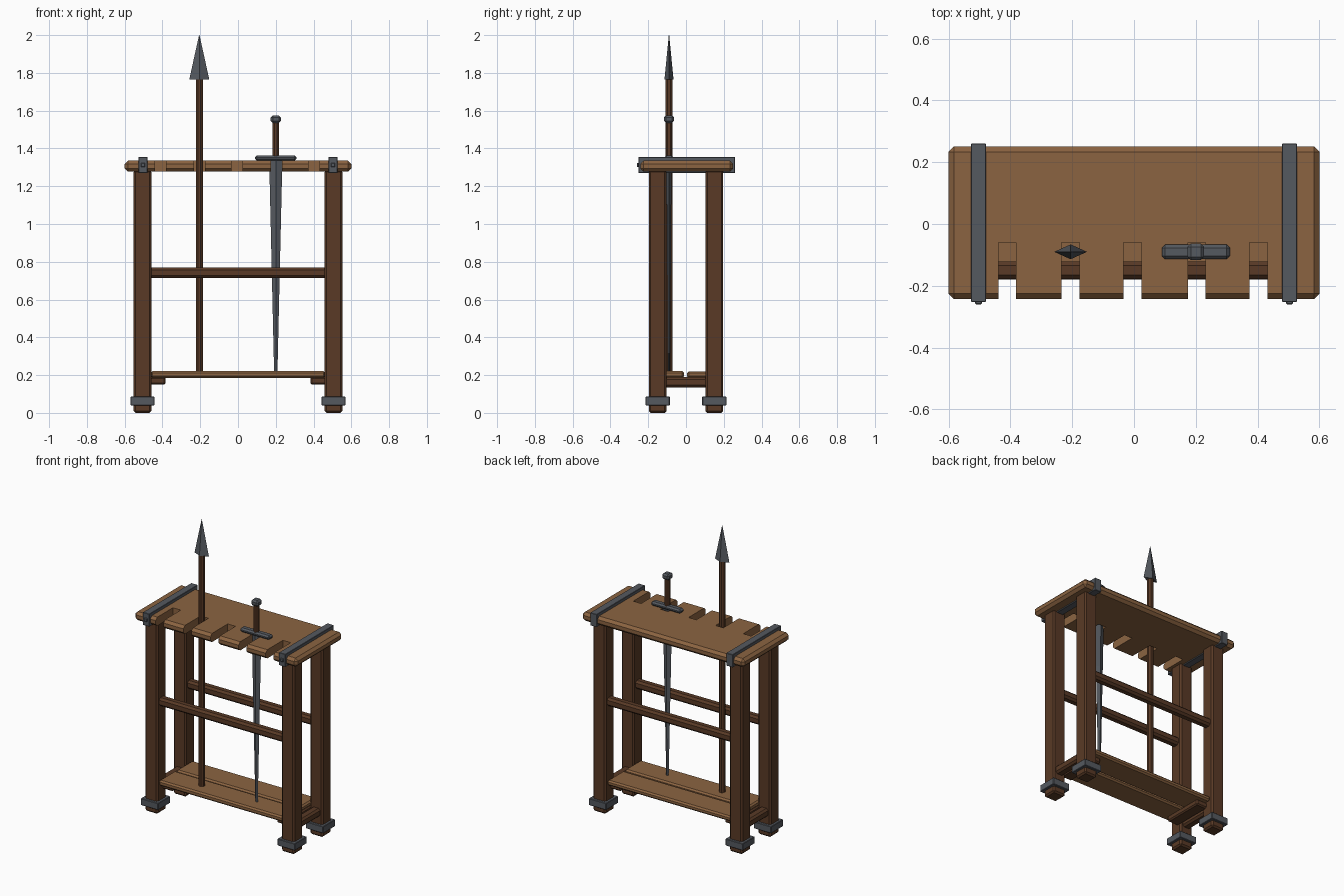
import bpy, bmesh, math
from mathutils import Matrix

if "Cube" in bpy.data.objects:
    bpy.data.objects.remove(bpy.data.objects["Cube"])


def material(name, rgb):
    m = bpy.data.materials.new(name)
    m.diffuse_color = (*rgb, 1)
    m.use_nodes = True
    m.node_tree.nodes["Principled BSDF"].inputs["Base Color"].default_value = m.diffuse_color
    return m


DARK = material("dark_wood", (0.10, 0.042, 0.019))
LIGHT = material("light_wood", (0.26, 0.127, 0.053))
IRON = material("iron", (0.09, 0.10, 0.115))


def finish(name, bm, mat):
    bmesh.ops.recalc_face_normals(bm, faces=bm.faces)
    me = bpy.data.meshes.new(name)
    bm.to_mesh(me)
    bm.free()
    ob = bpy.data.objects.new(name, me)
    bpy.context.collection.objects.link(ob)
    if mat:
        me.materials.append(mat)
    return ob


def box(name, x, y, z, mat, bevel=0.0):
    """Chamfered box from (min, max) ranges."""
    bm = bmesh.new()
    bmesh.ops.create_cube(bm, size=1)
    for v in bm.verts:
        for i, r in enumerate((x, y, z)):
            v.co[i] = r[0] if v.co[i] < 0 else r[1]
    if bevel:
        bmesh.ops.bevel(bm, geom=bm.edges[:], offset=bevel, segments=1,
                        affect='EDGES', profile=0.5)
    return finish(name, bm, mat)


def loft(name, x, y, sides, rings, mat, turn=0.0):
    """Stack of polygon rings (z, half_x, half_y), capped at both ends."""
    bm = bmesh.new()
    loops = []
    for z, rx, ry in rings:
        loops.append([bm.verts.new((x + rx * math.cos(turn + 2 * math.pi * i / sides),
                                    y + ry * math.sin(turn + 2 * math.pi * i / sides), z))
                      for i in range(sides)])
    for a, b in zip(loops, loops[1:]):
        for i in range(sides):
            j = (i + 1) % sides
            bm.faces.new((a[i], a[j], b[j], b[i]))
    bm.faces.new(loops[0][::-1])
    bm.faces.new(loops[-1])
    return finish(name, bm, mat)


def around(c, h):
    return (c - h, c + h)


# legs with iron foot bands
for sx, side in ((-1, "left"), (1, "right")):
    for sy, end in ((-1, "front"), (1, "back")):
        cx, cy = 0.505 * sx, 0.15 * sy
        box(f"{end}_{side}_leg", around(cx, 0.047), around(cy, 0.047), (0, 1.285), DARK, 0.01)
        box(f"{end}_{side}_foot_band", around(cx, 0.064), around(cy, 0.064), (0.04, 0.086), IRON, 0.003)

# long middle rails
for sy, end in ((-1, "front"), (1, "back")):
    box(f"{end}_rail", (-0.48, 0.48), around(0.15 * sy, 0.028), (0.715, 0.77), DARK, 0.013)

# side stretchers and shelf cleats
for sx, side in ((-1, "left"), (1, "right")):
    box(f"{side}_stretcher", around(0.505 * sx, 0.03), (-0.13, 0.13), (0.135, 0.19), DARK, 0.012)
    box(f"{side}_shelf_cleat", around(0.425 * sx, 0.042), (-0.14, 0.14), (0.15, 0.19), DARK, 0.008)

# two shelf planks
box("front_shelf_plank", (-0.462, 0.462), (-0.18, -0.01), (0.185, 0.222), LIGHT, 0.01)
box("back_shelf_plank", (-0.462, 0.462), (0.005, 0.175), (0.185, 0.22), LIGHT, 0.01)

# top board with five slots cut in the front edge
top = box("top_board", (-0.6, 0.6), (-0.242, 0.25), (1.277, 1.335), LIGHT, 0.017)
bm = bmesh.new()
for cx in (-0.41, -0.205, -0.005, 0.203, 0.403):
    bmesh.ops.create_cube(bm, size=1, matrix=Matrix.Translation((cx, -0.18, 1.3))
                          @ Matrix.Diagonal((0.058, 0.24, 0.3, 1)))
cutter = finish("slot_cutter", bm, None)
cutter.hide_render = True
mod = top.modifiers.new("slots", 'BOOLEAN')
mod.operation = 'DIFFERENCE'
mod.solver = 'EXACT'
mod.object = cutter
bpy.context.view_layer.objects.active = top
bpy.ops.object.modifier_apply(modifier=mod.name)
bpy.data.objects.remove(cutter)

# iron straps around the board, with rivets
for sx, side in ((-1, "left"), (1, "right")):
    box(f"{side}_strap", around(0.503 * sx, 0.024), (-0.252, 0.26), (1.27, 1.355), IRON, 0.002)
    box(f"{side}_rivet", around(0.503 * sx, 0.011), (-0.26, -0.25), around(1.312, 0.011), IRON, 0.003)

# spear
loft("spear_shaft", -0.205, -0.09, 8, [(0.22, 0.02, 0.02), (1.78, 0.02, 0.02)], DARK, math.pi / 8)
loft("spear_head", -0.205, -0.09, 4, [(1.765, 0.053, 0.024), (2.0, 0.001, 0.001)], IRON)

# sword
loft("sword_blade", 0.2, -0.09, 4,
     [(0.22, 0.009, 0.006), (1.0, 0.027, 0.011), (1.34, 0.035, 0.014)], IRON)
box("sword_guard", (0.09, 0.31), (-0.113, -0.067), (1.335, 1.363), IRON, 0.01)
loft("sword_grip", 0.2, -0.09, 8, [(1.355, 0.018, 0.018), (1.54, 0.018, 0.018)], DARK, math.pi / 8)
box("sword_pommel", around(0.2, 0.027), around(-0.09, 0.027), (1.535, 1.575), IRON, 0.011)
